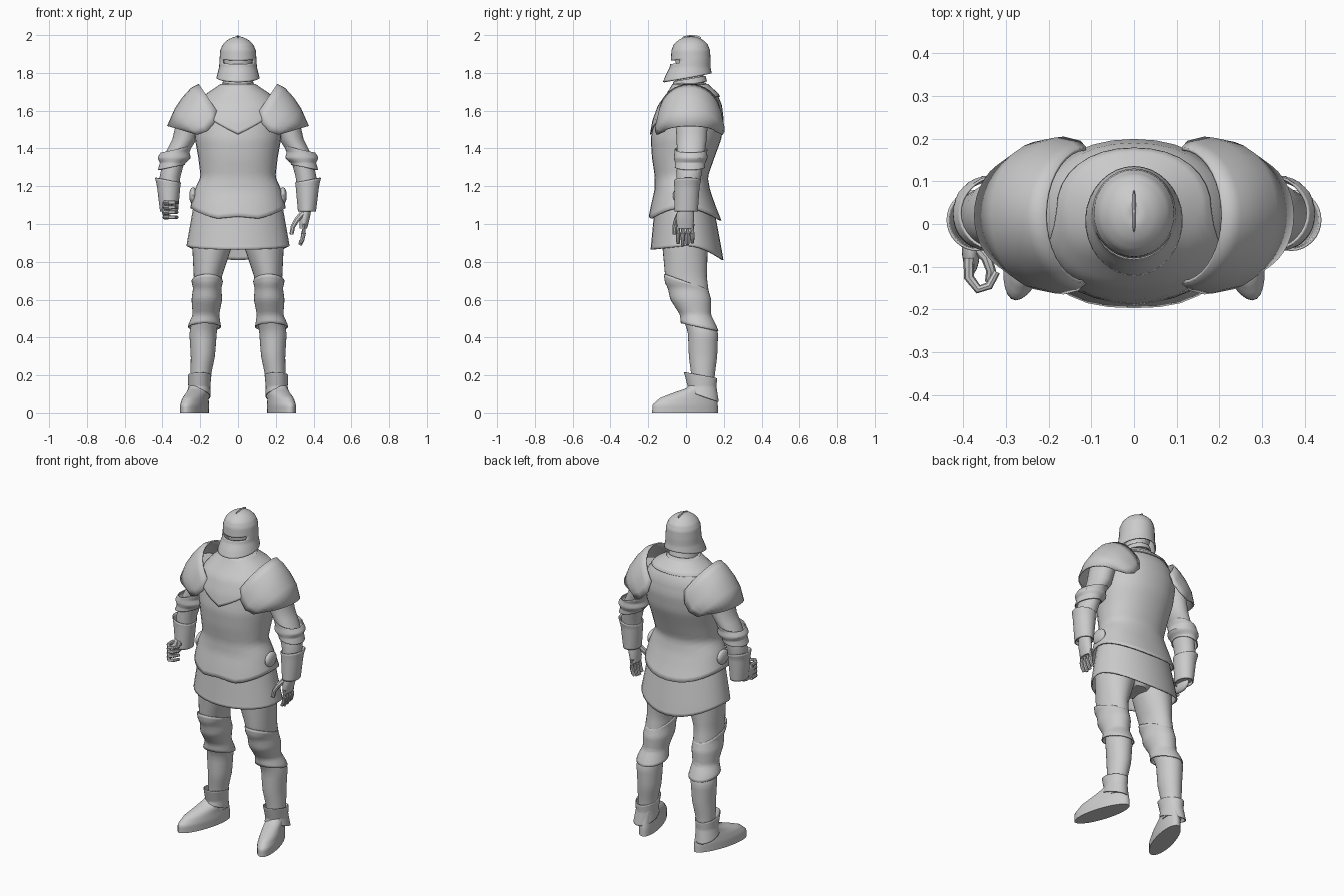
import bpy, bmesh
from math import sin, cos, pi, radians
from mathutils import Vector, Matrix

cube = bpy.data.objects.get("Cube")
if cube:
    bpy.data.objects.remove(cube, do_unlink=True)

steel = bpy.data.materials.new("plain_steel_grey")
steel.use_nodes = True
steel.diffuse_color = (.6, .6, .6, 1)
steel.node_tree.nodes["Principled BSDF"].inputs["Base Color"].default_value = (.6, .6, .6, 1)


def finish(name, bm, side=1, thick=0):
    """Turn a bmesh into a smooth shaded object, mirrored when side is -1."""
    bmesh.ops.scale(bm, vec=(side, 1, 1), verts=bm.verts)
    bmesh.ops.recalc_face_normals(bm, faces=bm.faces)
    mesh = bpy.data.meshes.new(name)
    bm.to_mesh(mesh)
    bm.free()
    mesh.materials.append(steel)
    obj = bpy.data.objects.new(name, mesh)
    bpy.context.collection.objects.link(obj)
    if thick:
        shell = obj.modifiers.new("plate_thickness", "SOLIDIFY")
        shell.thickness = thick
    bpy.ops.object.select_all(action="DESELECT")
    obj.select_set(True)
    bpy.context.view_layer.objects.active = obj
    bpy.ops.object.shade_smooth_by_angle(angle=radians(40))
    return obj


def grid(name, rows, closed=True, caps=False, side=1, thick=0, gap=None):
    """Skin rows of points; gap is a rule for faces to leave out."""
    bm = bmesh.new()
    verts = [[bm.verts.new(p) for p in row] for row in rows]
    count = len(rows[0])
    for low, high in zip(verts, verts[1:]):
        for i in range(count if closed else count - 1):
            j = (i + 1) % count
            quad = (low[i], low[j], high[j], high[i])
            middle = sum((v.co for v in quad), Vector()) / 4
            if not (gap and gap(middle)):
                bm.faces.new(quad)
    if caps:
        bm.faces.new(verts[0])
        bm.faces.new(verts[-1])
    return finish(name, bm, side, thick)


def sample(profile, z):
    """Interpolate (centre x, centre y, radius x, radius y) at a height."""
    if z <= profile[0][0]:
        return profile[0][1:]
    for a, b in zip(profile, profile[1:]):
        if z <= b[0]:
            t = (z - a[0]) / (b[0] - a[0])
            return [p + (q - p) * t for p, q in zip(a[1:], b[1:])]
    return profile[-1][1:]


def sleeve(name, profile, low=None, high=None, steps=16, grow=0, shear=0, square=1, **options):
    """Upright tube whose hems are rules of (front, out), each from -1 to 1."""
    low = low or (lambda f, o: profile[0][0])
    high = high or (lambda f, o: profile[-1][0])
    rows = []
    for s in range(steps + 1):
        row = []
        for i in range(32):
            f, o = cos(i * pi / 16), sin(i * pi / 16)
            z = low(f, o) + (high(f, o) - low(f, o)) * s / steps
            cx, cy, rx, ry = sample(profile, z)
            dx = abs(o) ** square * (1 if o > 0 else -1) * (rx + grow)
            dy = abs(f) ** square * (-1 if f > 0 else 1) * (ry + grow)
            row.append((cx + dx + shear * dy, cy + dy, z))
        rows.append(row)
    return grid(name, rows, **options)


def tube(name, points, radius, side=1):
    """Round tapered finger along a path."""
    points = [Vector(p) for p in points]
    rows = []
    for k, p in enumerate(points):
        along = points[min(k + 1, len(points) - 1)] - points[max(k - 1, 0)]
        turn = along.to_track_quat("Z", "Y")
        r = radius * (1 - .35 * k / (len(points) - 1))
        rows.append([p + turn @ Vector((r * cos(i * pi / 4), r * sin(i * pi / 4), 0)) for i in range(8)])
    return grid(name, rows, caps=True, side=side)


def ball(name, place, size, side=1):
    bm = bmesh.new()
    bmesh.ops.create_uvsphere(bm, u_segments=20, v_segments=12, radius=1,
                              matrix=Matrix.LocRotScale(Vector(place), None, Vector(size)))
    return finish(name, bm, side)


# Cuirass with waist, hips and a collar yoke laid over it
torso = [(1.0, 0, -.005, .27, .2), (1.1, 0, -.015, .25, .17), (1.18, 0, -.02, .23, .147),
         (1.25, 0, -.025, .198, .14), (1.35, 0, -.015, .21, .165), (1.45, 0, 0, .228, .187),
         (1.55, 0, .015, .235, .185), (1.63, 0, .025, .215, .165), (1.69, 0, .035, .16, .13),
         (1.73, 0, .025, .1, .095), (1.75, 0, .02, .075, .08)]
sleeve("cuirass", torso, lambda f, o: 1.085 - .065 * f * f + .4 * max(0, f - .95),
       steps=30, square=.92, thick=.008)


def yoke_hem(f, o):
    return 1.475 + .135 * abs(o) + .065 * o ** 6 if f > 0 else 1.675


sleeve("collar_yoke", torso, yoke_hem, lambda f, o: 1.74, grow=.008, square=.92, thick=.006)
sleeve("neck", [(1.68, 0, .02, .075, .08), (1.8, 0, .02, .066, .072)], caps=True)
sleeve("neck_band", [(1.7, 0, .025, .09, .1), (1.79, 0, .02, .074, .082)],
       lambda f, o: 1.74 - .015 * f, lambda f, o: 1.77 - .015 * f, thick=.006)

# Skirt and pelvis
sleeve("skirt", [(.8, 0, 0, .285, .2), (.88, 0, 0, .274, .186), (1.1, 0, -.01, .235, .155)],
       lambda f, o: .885 - .02 * max(f, 0) - .075 * max(-f, 0) ** 2, thick=.008)
sleeve("pelvis", [(.87, 0, 0, .06, .08), (.95, 0, 0, .2, .125), (1.1, 0, -.01, .21, .14)], caps=True)

# Helmet with eye slit, comb and the head inside
helmet = [(1.74, 0, .015, .124, .142), (1.79, 0, .015, .11, .122), (1.83, 0, .022, .1, .108),
          (1.87, 0, .025, .098, .105), (1.92, 0, .025, .094, .102), (1.95, 0, .025, .081, .09),
          (1.975, 0, .025, .056, .064), (1.99, 0, .025, .024, .03), (1.996, 0, .025, .002, .003)]
sleeve("helmet", helmet, lambda f, o: 1.775 - .022 * f, steps=26, thick=.008, caps=False,
       gap=lambda p: 1.849 < p.z < 1.868 and p.y < -.04)
ball("helmet_comb", (0, .03, 1.985), (.005, .05, .015))
ball("head", (0, .025, 1.86), (.075, .08, .11))

leg = [(.08, .2, .09, .05, .06), (.2, .197, .09, .054, .062), (.3, .186, .09, .064, .075),
       (.43, .185, .09, .073, .08), (.5, .17, .06, .066, .076), (.6, .165, .025, .074, .1),
       (.72, .16, 0, .074, .11), (.88, .137, -.005, .105, .12), (1.0, .13, 0, .11, .125)]
knee = [(.42, .178, .078, .093, .1), (.47, .177, .065, .085, .092), (.52, .17, .05, .07, .082),
        (.6, .165, .025, .081, .108), (.66, .163, .01, .075, .106), (.69, .163, 0, .082, .112),
        (.76, .163, 0, .09, .12)]
cuff = [(.06, .212, .08, .067, .093), (.14, .205, .085, .058, .076), (.22, .203, .078, .064, .09)]
shoe = [(0, .23, -.005, .06, .174), (.045, .23, -.005, .061, .173), (.08, .225, .012, .056, .15),
        (.105, .215, .04, .053, .115), (.13, .207, .075, .05, .077), (.16, .2, .09, .046, .055)]
arm = [(1.08, .365, 0, .04, .05), (1.25, .36, .015, .055, .065), (1.36, .333, .025, .058, .072),
       (1.45, .282, .03, .065, .08), (1.62, .24, .03, .07, .09)]
elbow = [(1.28, .358, .02, .062, .075), (1.325, .346, .022, .061, .074), (1.35, .338, .025, .082, .083),
         (1.38, .332, .025, .069, .08), (1.42, .322, .03, .075, .085)]
gauntlet = [(1.06, .365, 0, .047, .062), (1.2, .367, .005, .062, .067), (1.25, .369, .01, .072, .074)]

# Shoulder plate arches: end x, end z, half depth, crown x, crown z
arches = [(.112, 1.6, .16, .208, 1.742), (.125, 1.535, .175, .25, 1.72), (.165, 1.49, .185, .295, 1.67),
          (.215, 1.472, .175, .335, 1.61), (.27, 1.488, .135, .375, 1.52)]

for side, word in ((1, "left_"), (-1, "right_")):
    # Leg armour
    sleeve(word + "leg", leg, steps=30, side=side, caps=True)
    sleeve(word + "knee_guard", knee, lambda f, o: .455 + .02 * f, lambda f, o: .695 + .04 * f,
           side=side, thick=.006)
    sleeve(word + "ankle_cuff", cuff, lambda f, o: .09 + .03 * f, lambda f, o: .2 + .015 * f,
           side=side, thick=.006)
    sleeve(word + "shoe", shoe, side=side, shear=-.27, caps=True)

    # Arm armour
    sleeve(word + "arm", arm, side=side, caps=True)
    sleeve(word + "elbow_guard", elbow, lambda f, o: 1.3 - .015 * o, lambda f, o: 1.395 - .02 * o,
           side=side, thick=.006)
    sleeve(word + "gauntlet", gauntlet, lambda f, o: 1.065, lambda f, o: 1.232 + .012 * o,
           side=side, thick=.006)
    rows = []
    for ex, ez, depth, tx, tz in arches:
        turns = [pi * i / 18 for i in range(19)]
        rows.append([(ex + (tx - ex) * sin(t), .02 - depth * cos(t), ez + (tz - ez) * sin(t)) for t in turns])
    grid(word + "shoulder_plate", rows, closed=False, side=side, thick=.008)

    # Hip tab
    ball(word + "hip_tab", (.238, -.02, 1.15), (.02, .05, .045), side)

# Open left hand
sleeve("left_palm", [(.975, .345, -.005, .02, .043), (1.03, .352, -.005, .028, .048),
                     (1.1, .362, 0, .03, .042)], steps=6, caps=True)
for k in range(4):
    y = -.042 + .025 * k
    drop = .01 * abs(k - 1.3)
    tube("left_finger", [(.347, y, 1.0), (.347, y, .95), (.34, y, .915), (.328, y, .885 + drop)], .014)
tube("left_thumb", [(.345, -.03, 1.06), (.31, -.05, 1.02), (.29, -.06, .985), (.283, -.062, .945)], .017)

# Gripping right hand
ball("right_palm", (.382, -.05, 1.078), (.022, .07, .046), -1)
for k in range(4):
    z = 1.036 + .026 * k
    tube("right_finger", [(.387, -.08, z), (.387, -.125, z), (.365, -.153, z),
                          (.34, -.145, z), (.322, -.112, z)], .013, -1)
tube("right_thumb", [(.37, -.05, 1.1), (.345, -.08, 1.11), (.335, -.11, 1.11), (.34, -.135, 1.1)], .015, -1)
